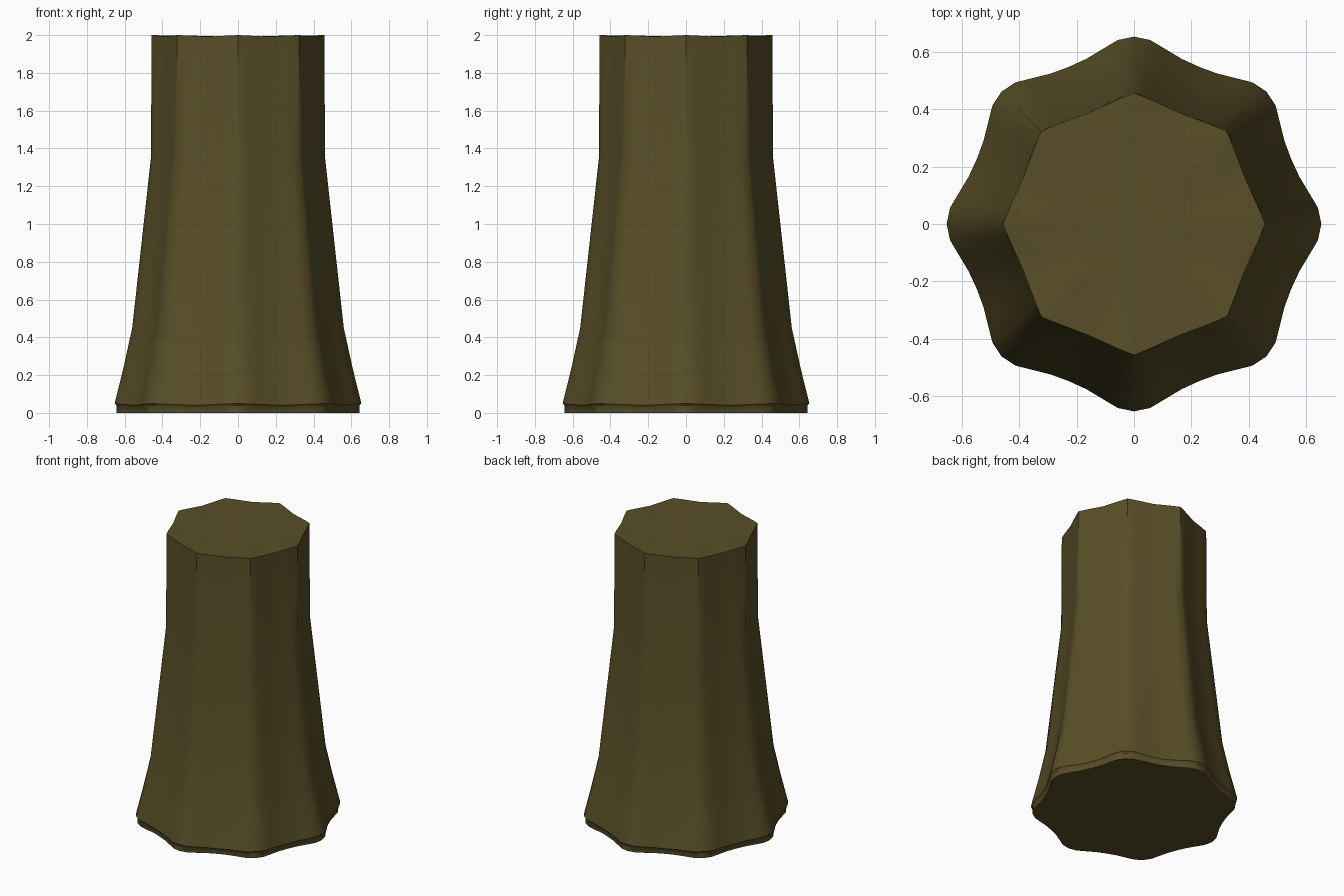
import bpy, bmesh, math

if "Cube" in bpy.data.objects:
    bpy.data.objects.remove(bpy.data.objects["Cube"])

# one flat bark colour
bark = bpy.data.materials.new("dark olive bark")
bark.diffuse_color = (0.098, 0.077, 0.020, 1)
bark.use_nodes = True
bark.node_tree.nodes["Principled BSDF"].inputs["Base Color"].default_value = bark.diffuse_color

# vertical profile: height, ridge radius, how rounded the ridges are (0 crisp, 1 round)
PROFILE = [(0.0, 0.642, 1), (0.038, 0.642, 1), (0.05, 0.653, 1), (0.24, 0.606, .9),
           (0.45, 0.56, .7), (0.85, 0.516, .45), (1.35, 0.461, .2), (2.0, 0.457, 0)]
# one eighth of the ring: angle from ridge, crisp factor, rounded factor
SECTOR = [(-22.5, .917, .908), (-16, .926, .918), (-10, .946, .95), (-5, .97, .986),
          (0, 1, 1), (5, .97, .986), (10, .946, .95), (16, .926, .918)]

bm = bmesh.new()
rings = []
for z, radius, rounded in PROFILE:
    ring = []
    for lobe in range(8):
        for off, crisp, soft in SECTOR:
            a = math.radians(lobe * 45 + off)
            r = radius * (crisp + (soft - crisp) * rounded)
            valley = abs(off) / 22.5
            # slightly wavy lip and top rim
            dz = -0.008 * valley if z == 2.0 else (-0.01 * valley if 0.03 < z < 0.1 else 0)
            ring.append(bm.verts.new((r * math.cos(a), r * math.sin(a), z + dz)))
    rings.append(ring)

# fluted wall
for low, high in zip(rings, rings[1:]):
    n = len(low)
    for i in range(n):
        j = (i + 1) % n
        bm.faces.new((low[i], low[j], high[j], high[i]))

# flat base and cut top
bm.faces.new(rings[0][::-1])
centre = bm.verts.new((0, 0, 1.99))
top = rings[-1]
for i in range(len(top)):
    bm.faces.new((top[i], top[(i + 1) % len(top)], centre))

mesh = bpy.data.meshes.new("tree_stump")
bm.to_mesh(mesh)
bm.free()
mesh.materials.append(bark)
stump = bpy.data.objects.new("tree_stump", mesh)
bpy.context.collection.objects.link(stump)

# smooth shading with sharp rim and base edges
bpy.context.view_layer.objects.active = stump
stump.select_set(True)
bpy.ops.object.shade_smooth_by_angle(angle=math.radians(40))
